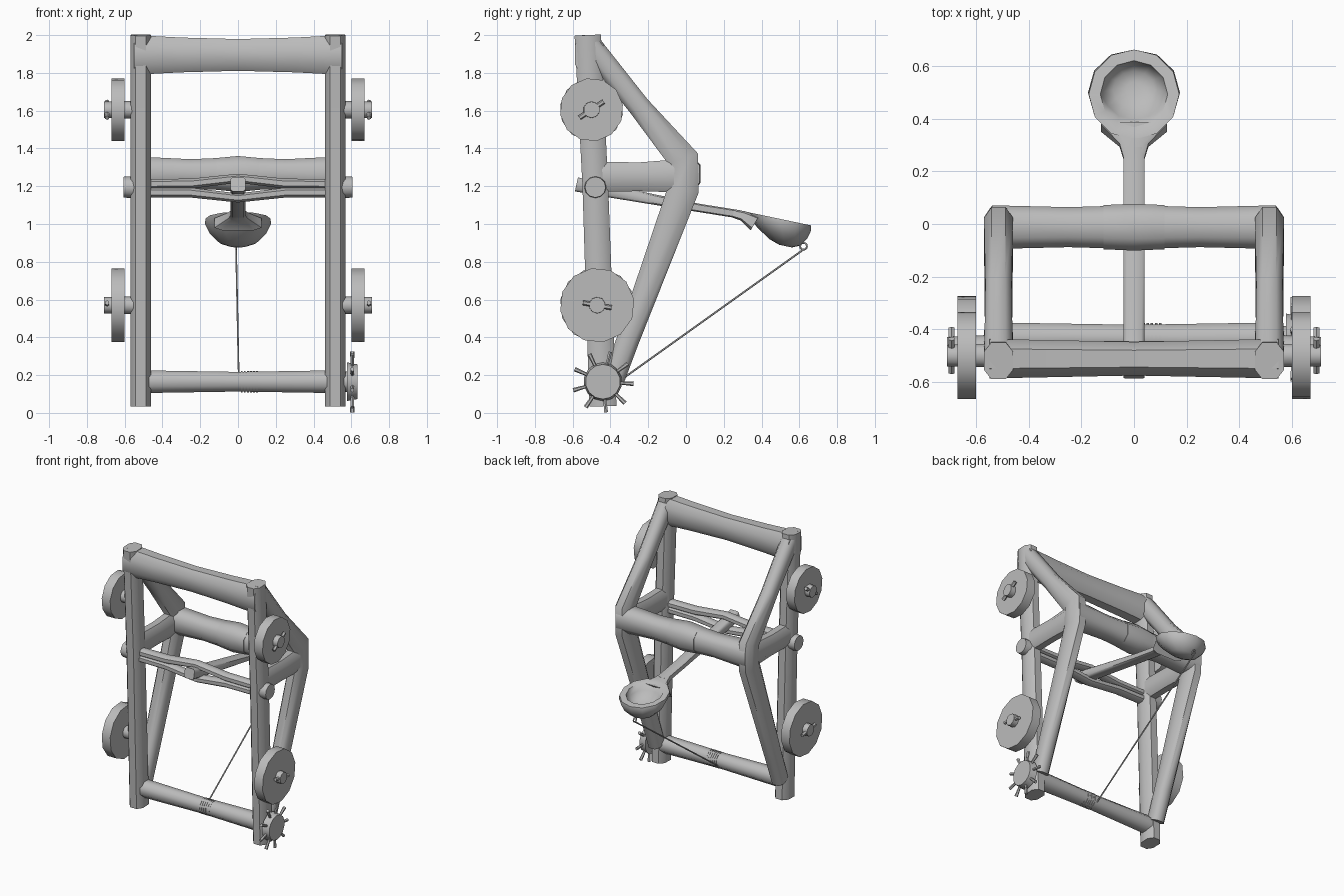
import bpy, bmesh, math
from mathutils import Vector as V

if "Cube" in bpy.data.objects:
    bpy.data.objects.remove(bpy.data.objects["Cube"])

wood = bpy.data.materials.new("plain grey")
wood.diffuse_color = (0.5, 0.5, 0.5, 1)
wood.use_nodes = True
wood.node_tree.nodes["Principled BSDF"].inputs["Base Color"].default_value = wood.diffuse_color


def finish(name, bm, angle=50):
    bmesh.ops.recalc_face_normals(bm, faces=bm.faces)
    me = bpy.data.meshes.new(name)
    bm.to_mesh(me)
    bm.free()
    ob = bpy.data.objects.new(name, me)
    bpy.context.collection.objects.link(ob)
    me.materials.append(wood)
    bpy.ops.object.select_all(action='DESELECT')
    ob.select_set(True)
    bpy.context.view_layer.objects.active = ob
    bpy.ops.object.shade_smooth_by_angle(angle=math.radians(angle))
    return ob


def skin(bm, rings):
    loops = [[bm.verts.new(p) for p in r] for r in rings]
    n = len(loops[0])
    for a, b in zip(loops, loops[1:]):
        for i in range(n):
            j = (i + 1) % n
            bm.faces.new((a[i], a[j], b[j], b[i]))
    bm.faces.new(loops[0][::-1])
    bm.faces.new(loops[-1])


def beam(name, stations, side=(1, 0, 0), chamfer=0.5, angle=50):
    """Chamfered beam; each station is (point, half size along side, other half size)."""
    pts = [V(s[0]) for s in stations]
    rings = []
    for i, (p, a, b) in enumerate(stations):
        t = V((0, 0, 0))
        if i > 0:
            t += (pts[i] - pts[i - 1]).normalized()
        if i < len(pts) - 1:
            t += (pts[i + 1] - pts[i]).normalized()
        t.normalize()
        u = V(side)
        u = (u - t * u.dot(t)).normalized()
        v = t.cross(u)
        k = 1 - chamfer
        sec = [(1, k), (k, 1), (-k, 1), (-1, k), (-1, -k), (-k, -1), (k, -1), (1, -k)]
        rings.append([pts[i] + u * a * x + v * b * y for x, y in sec])
    bm = bmesh.new()
    skin(bm, rings)
    return finish(name, bm, angle)


def rod(name, p, q, r1, r2=None, sides=8, turn=0.0):
    p, q = V(p), V(q)
    t = (q - p).normalized()
    u = V((0, 0, 1)) if abs(t.z) < 0.9 else V((1, 0, 0))
    u = (u - t * u.dot(t)).normalized()
    v = t.cross(u)
    rings = []
    for c, r in ((p, r1), (q, r1 if r2 is None else r2)):
        rings.append([c + (u * math.cos(a) + v * math.sin(a)) * r
                      for a in (math.tau * (i + turn) / sides for i in range(sides))])
    bm = bmesh.new()
    skin(bm, rings)
    return finish(name, bm)


for s, tag in ((1, "right"), (-1, "left")):
    X = 0.515 * s
    # side frame: post, bent brace and strut
    beam("post_" + tag, [((X, -0.52, 2.0), .055, .07), ((X, -0.48, 1.2), .055, .068),
                         ((X, -0.44, 0.035), .055, .072)])
    beam("brace_" + tag, [((X, -0.505, 1.945), .054, .06), ((X, -0.25, 1.625), .05, .058),
                          ((X, -0.015, 1.345), .055, .083), ((X, -0.015, 1.18), .055, .083),
                          ((X, -0.306, 0.39), .053, .06), ((X, -0.385, 0.18), .05, .06)])
    beam("strut_" + tag, [((X, -0.48, 1.25), .05, .08), ((X, -0.25, 1.25), .05, .076),
                          ((X, -0.03, 1.255), .05, .088)])
    # wheels with axles and locking pins
    for part, y, z, r, tilt in (("upper", -.50, 1.605, .168, .59), ("lower", -.47, .57, .198, -.17)):
        rod(f"{part}_wheel_{tag}", (s * .60, y, z), (s * .67, y, z), r, sides=12, turn=.3)
        rod(f"{part}_axle_{tag}", (s * .5, y, z), (s * .71, y, z), .048, .043, sides=10)
        d = V((0, math.cos(tilt), math.sin(tilt))) * .077
        c = V((s * .693, y, z))
        rod(f"{part}_pin_{tag}", c - d, c + d, .013, sides=6)
    rod("torsion_cap_" + tag, (s * .5, -.48, 1.195), (s * .605, -.48, 1.195), .062, .055, sides=12)

# cross beams
beam("top_beam", [((x, -.512, z), h, w) for x, z, h, w in
                  ((-.55, 1.895, .105, .075), (-.3, 1.895, .092, .07), (0, 1.895, .084, .064),
                   (.3, 1.895, .092, .07), (.55, 1.895, .105, .075))], side=(0, 0, 1))
beam("stop_beam", [((x, -.012, 1.265), h, w) for x, h, w in
                   ((-.54, .092, .083), (-.25, .078, .076), (-.11, .084, .08),
                    (.11, .084, .08), (.25, .078, .076), (.54, .092, .083))], side=(0, 0, 1))
beam("stop_pad", [((x, -.012, 1.265), h, w) for x, h, w in
                  ((-.115, .084, .084), (0, .095, .089), (.115, .084, .084))], side=(0, 0, 1))

# torsion rope split into two strands around the arm
for name, k in (("upper_strand", 1), ("lower_strand", -1)):
    beam(name, [((x, -.48, 1.19 + k * dz), h, .036) for x, dz, h in
                ((-.56, .022, .026), (-.25, .024, .026), (0, .052, .024),
                 (.25, .024, .026), (.56, .022, .026))], side=(0, 0, 1))

# throwing arm, widening into the spoon
beam("arm", [((0, -.58, 1.21), .04, .038), ((0, -.45, 1.182), .04, .034),
             ((0, .07, 1.085), .04, .022), ((0, .29, 1.05), .04, .022)], chamfer=.3)
beam("spoon_neck", [((0, .25, 1.056), .04, .022), ((0, .30, 1.043), .055, .027),
                    ((0, .365, 1.005), .125, .045)], chamfer=.35)

# hollow spoon bowl
bm = bmesh.new()
profile = [(.045, -.138), (.10, -.12), (.15, -.075), (.175, -.025), (.172, 0),
           (.128, 0), (.115, -.04), (.08, -.075), (.03, -.085)]
rings = []
for r, d in profile:
    ring = []
    for i in range(12):
        a = math.tau * i / 12
        y = .493 - .25 * d + r * math.sin(a) * (1 + .25 * d / .14)
        y = min(y, .663)
        ring.append((r * math.cos(a), y, 1.028 - .21 * (y - .493) + d))
    rings.append(ring)
skin(bm, rings)
finish("spoon_bowl", bm, 60)

# hook ring and pull rope
bpy.ops.mesh.primitive_torus_add(location=(-.01, .622, .882), rotation=(0, math.pi / 2, 0),
                                 major_radius=.018, minor_radius=.005,
                                 major_segments=12, minor_segments=6)
ring = bpy.context.object
ring.name = "hook_ring"
ring.data.materials.append(wood)
bpy.ops.object.shade_smooth()
rod("pull_rope", (-.01, .622, .865), (.005, -.40, .135), .005, sides=6)

# winding drum with coiled rope
beam("winding_drum", [((x, -.435, .165), r, r) for x, r in
                      ((-.5, .06), (0, .052), (.5, .06))], side=(0, 0, 1), chamfer=.58)
for i in range(6):
    x = .015 + i * .016
    rod("rope_coil", (x, -.435, .165), (x + .01, -.435, .165), .058, sides=12)

# spiked crank wheel on the right
hub = V((.605, -.44, .165))
rod("crank_axle", (.5, -.44, .165), (.58, -.44, .165), .055, sides=10)
rod("crank_wheel", (.578, -.44, .165), (.632, -.44, .165), .102, .092, sides=14)
for i in range(9):
    a = math.radians(-84 + 40 * i)
    d = V((0, math.cos(a), math.sin(a)))
    rod("crank_spike", hub + d * .08, hub + d * .163, .008, .012, sides=6)
